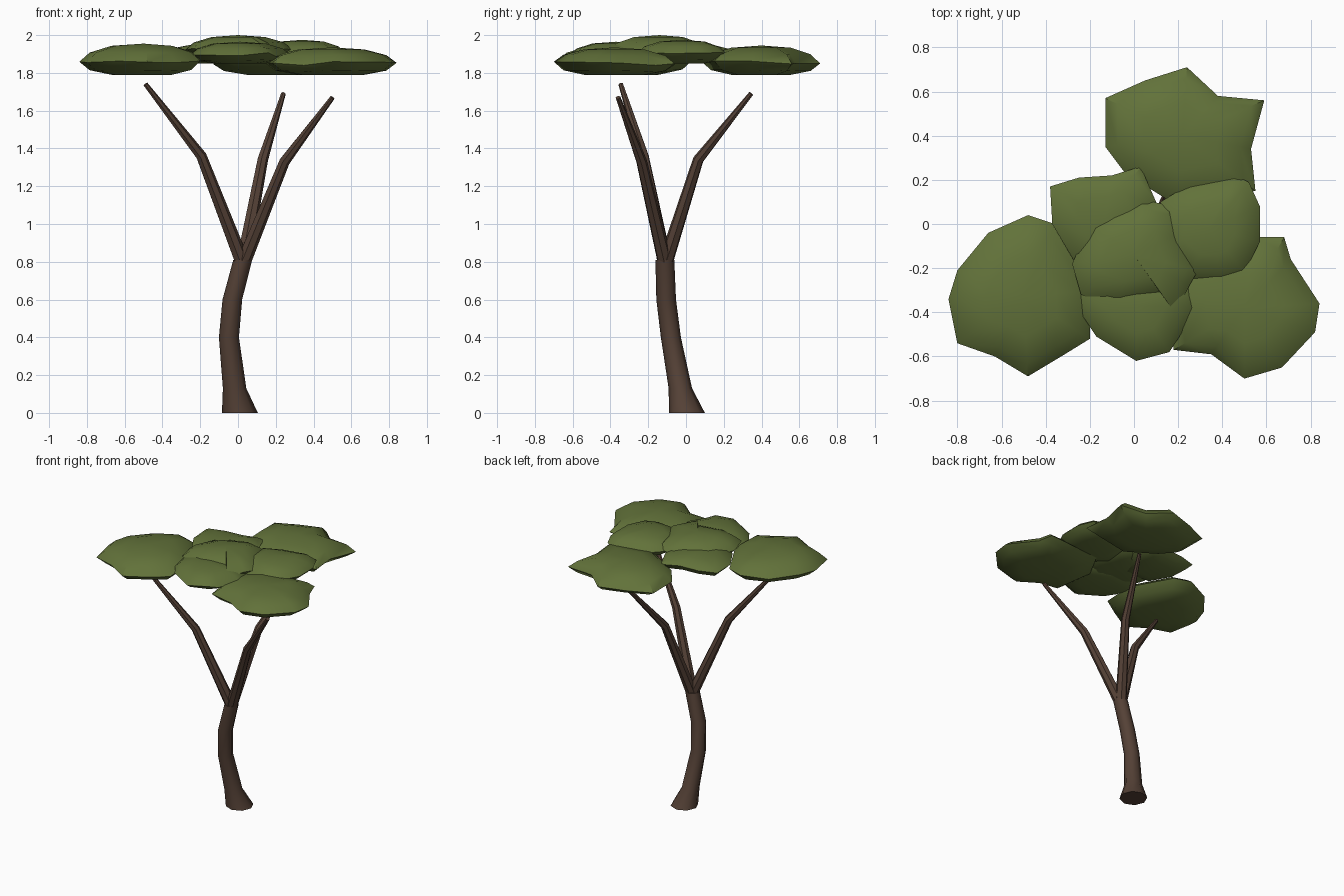
import bpy, bmesh, math, random
from mathutils import Vector

cube = bpy.data.objects.get("Cube")
if cube:
    bpy.data.objects.remove(cube, do_unlink=True)
random.seed(4)


def make_material(name, rgb):
    m = bpy.data.materials.new(name)
    m.use_nodes = True
    m.diffuse_color = (*rgb, 1)
    m.node_tree.nodes["Principled BSDF"].inputs["Base Color"].default_value = (*rgb, 1)
    return m


bark = make_material("bark brown", (0.09, 0.053, 0.037))
leaf = make_material("leaf green", (0.122, 0.168, 0.042))


def loft(name, rings, material, angle, bottom=None, top=None):
    """Skin a stack of vertex rings, closing the ends flat or to a point."""
    bm = bmesh.new()
    loops = [[bm.verts.new(p) for p in ring] for ring in rings]
    count = len(loops[0])
    for low, high in zip(loops, loops[1:]):
        for i in range(count):
            j = (i + 1) % count
            bm.faces.new((low[i], low[j], high[j], high[i]))
    for loop, tip in ((loops[0], bottom), (loops[-1], top)):
        if tip is None:
            bm.faces.new(loop)
        else:
            peak = bm.verts.new(tip)
            for i in range(count):
                bm.faces.new((loop[i], loop[(i + 1) % count], peak))
    bmesh.ops.recalc_face_normals(bm, faces=bm.faces)
    mesh = bpy.data.meshes.new(name)
    bm.to_mesh(mesh)
    bm.free()
    mesh.materials.append(material)
    obj = bpy.data.objects.new(name, mesh)
    bpy.context.collection.objects.link(obj)
    bpy.ops.object.select_all(action="DESELECT")
    obj.select_set(True)
    bpy.context.view_layer.objects.active = obj
    bpy.ops.object.shade_smooth_by_angle(angle=math.radians(angle))
    return obj


def tube(name, path, radii, sides, level=False):
    """Tapered limb along a path; level keeps every ring horizontal."""
    pts = [Vector(p) for p in path]
    rings = []
    for i, (p, r) in enumerate(zip(pts, radii)):
        along = pts[min(i + 1, len(pts) - 1)] - pts[max(i - 1, 0)]
        axis = Vector((0, 0, 1)) if level else along.normalized()
        u = Vector((0, 1, 0)).cross(axis).normalized()
        v = axis.cross(u)
        turns = [math.tau * k / sides for k in range(sides)]
        rings.append([p + r * (math.cos(t) * u + math.sin(t) * v) for t in turns])
    loft(name, rings, bark, 50)


def leaf_pad(name, center, low, rim, high, outline):
    """Flattened leaf clump; the outline is in hundredths of a unit."""
    c = Vector((*center, 0))
    edge = [Vector((x / 100, y / 100, 0)) - c for x, y in outline]
    wobble = [random.uniform(-0.012, 0.012) for _ in edge]
    # (outline scale, height, share of the rim wobble)
    levels = [
        (0.5, low, 0),
        (0.84, low + (rim - low) * 0.35, 0.3),
        (1.0, rim, 1),
        (0.84, rim + (high - rim) * 0.5, 0.4),
        (0.5, rim + (high - rim) * 0.87, 0),
    ]
    rings = [[c + e * s + Vector((0, 0, z + w * k)) for e, w in zip(edge, wobble)]
             for s, z, k in levels]
    loft(name, rings, leaf, 42, c + Vector((0, 0, low)), c + Vector((0, 0, high)))


# Curved trunk with a flared foot
tube("trunk",
     [(0.01, 0.005, 0), (-0.018, -0.03, 0.13), (-0.048, -0.08, 0.4),
      (-0.03, -0.105, 0.6), (0.025, -0.112, 0.81)],
     [0.095, 0.062, 0.053, 0.052, 0.05], 8, level=True)

# Three bent branches
fork = (0.025, -0.11, 0.79)
for name, knee, tip in (
    ("right_branch", (-0.195, -0.225, 1.36), (-0.49, -0.345, 1.74)),
    ("left_branch", (0.245, -0.235, 1.33), (0.5, -0.36, 1.67)),
    ("back_branch", (0.13, 0.065, 1.34), (0.24, 0.345, 1.69)),
):
    tube(name, [fork, knee, tip], [0.04, 0.029, 0.013], 7)

# Lower ring of the canopy
leaf_pad("right_leaf_pad", (-0.5, -0.33), 1.79, 1.865, 1.955,
         [(-84, -34), (-80, -54), (-63, -60), (-48, -69), (-33, -60), (-20, -52),
          (-20, -30), (-36, 0), (-48, 4), (-66, -4), (-80, -21)])
leaf_pad("back_leaf_pad", (0.22, 0.4), 1.79, 1.855, 1.945,
         [(24, 71), (5, 65), (-13, 57), (-13, 35), (-4, 23), (20, 8),
          (55, 15), (53, 34), (59, 56), (38, 58)])
leaf_pad("left_leaf_pad", (0.5, -0.38), 1.79, 1.85, 1.935,
         [(84, -36), (82, -49), (67, -65), (50, -70), (35, -59), (18, -57),
          (14, -30), (25, -10), (55, -6), (68, -6), (71, -16)])

# Middle and top clumps
leaf_pad("middle_right_leaf_pad", (-0.13, 0.03), 1.85, 1.9, 1.955,
         [(-38, 17), (-37, 0), (-27, -17), (0, -18), (10, 10), (3, 26),
          (-10, 22), (-25, 21)])
leaf_pad("middle_left_leaf_pad", (0.34, -0.02), 1.85, 1.905, 1.975,
         [(57, 8), (57, -8), (50, -22), (40, -26), (25, -25), (10, -12),
          (12, 10), (25, 18), (46, 22), (52, 19)])
leaf_pad("front_leaf_pad", (0.01, -0.37), 1.85, 1.895, 1.965,
         [(-26, -32), (-23, -42), (-17, -51), (1, -62), (16, -58), (20, -52),
          (28, -38), (25, -25), (0, -17), (-20, -20)])
leaf_pad("top_leaf_pad", (0, -0.14), 1.86, 1.92, 2.0,
         [(4, 11), (-10, 5), (-20, 0), (-28, -18), (-24, -32), (-8, -38),
          (14, -34), (19, -41), (25, -28), (29, -21), (21, -4), (18, 8)])
